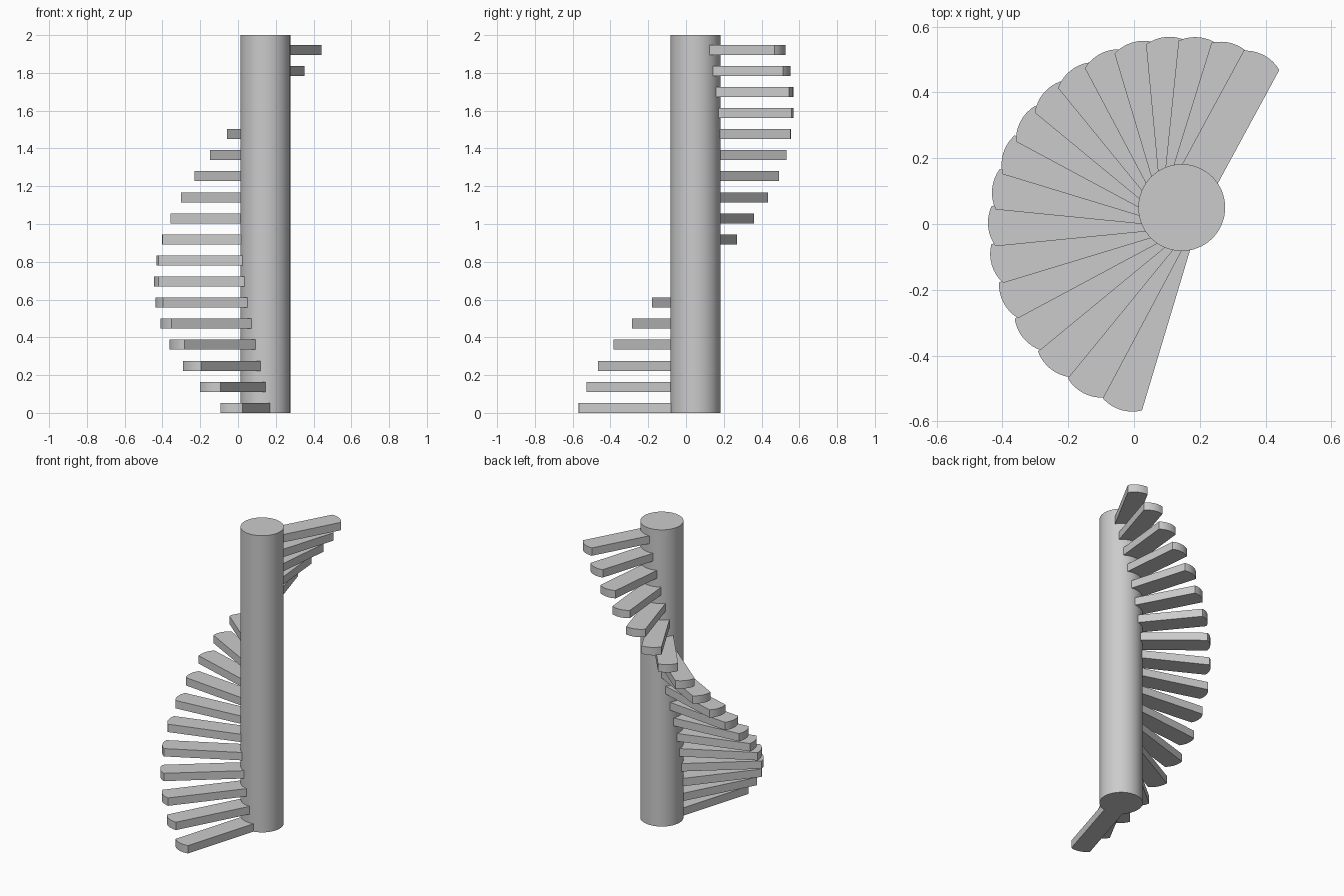
import bpy, bmesh
from math import radians, sin, cos, asin
from mathutils import Matrix

if "Cube" in bpy.data.objects:
    bpy.data.objects.remove(bpy.data.objects["Cube"])

CX, CY = 0.145, 0.05          # column axis
COL_R, HEIGHT = 0.132, 2.0
STEPS, RISE, THICK = 18, 0.1115, 0.053
HALF_W, NOSE_R = 0.0615, 0.12  # tread half width and radius of the rounded end


def smooth(obj):
    bpy.ops.object.select_all(action='DESELECT')
    obj.select_set(True)
    bpy.context.view_layer.objects.active = obj
    bpy.ops.object.shade_smooth_by_angle(angle=radians(30))


def tread(index):
    """Straight plank with a gently rounded outer end."""
    ang = radians(-106.7 - 11.28 * index)
    reach = 0.565 + 0.062 * cos(ang + radians(93))
    half = asin(HALF_W / NOSE_R)
    nose_x = reach - NOSE_R * cos(half)
    pts = [(0.11, HALF_W), (0.11, -HALF_W)]
    for k in range(9):
        a = -half + 2 * half * k / 8
        pts.append((nose_x + NOSE_R * cos(a), NOSE_R * sin(a)))
    bm = bmesh.new()
    face = bm.faces.new([bm.verts.new((x, y, 0)) for x, y in pts])
    ext = bmesh.ops.extrude_face_region(bm, geom=[face])
    bmesh.ops.translate(bm, vec=(0, 0, THICK),
                        verts=[v for v in ext['geom'] if isinstance(v, bmesh.types.BMVert)])
    bmesh.ops.recalc_face_normals(bm, faces=bm.faces)
    name = f"tread_{index + 1}"
    mesh = bpy.data.meshes.new(name)
    bm.to_mesh(mesh)
    bm.free()
    obj = bpy.data.objects.new(name, mesh)
    bpy.context.collection.objects.link(obj)
    obj.matrix_world = Matrix.Translation((CX, CY, index * RISE)) @ Matrix.Rotation(ang, 4, 'Z')
    smooth(obj)


# central column
bpy.ops.mesh.primitive_cylinder_add(vertices=64, radius=COL_R, depth=HEIGHT,
                                    location=(CX, CY, HEIGHT / 2))
column = bpy.context.object
column.name = "central_column"
smooth(column)

# winding treads
for i in range(STEPS):
    tread(i)
